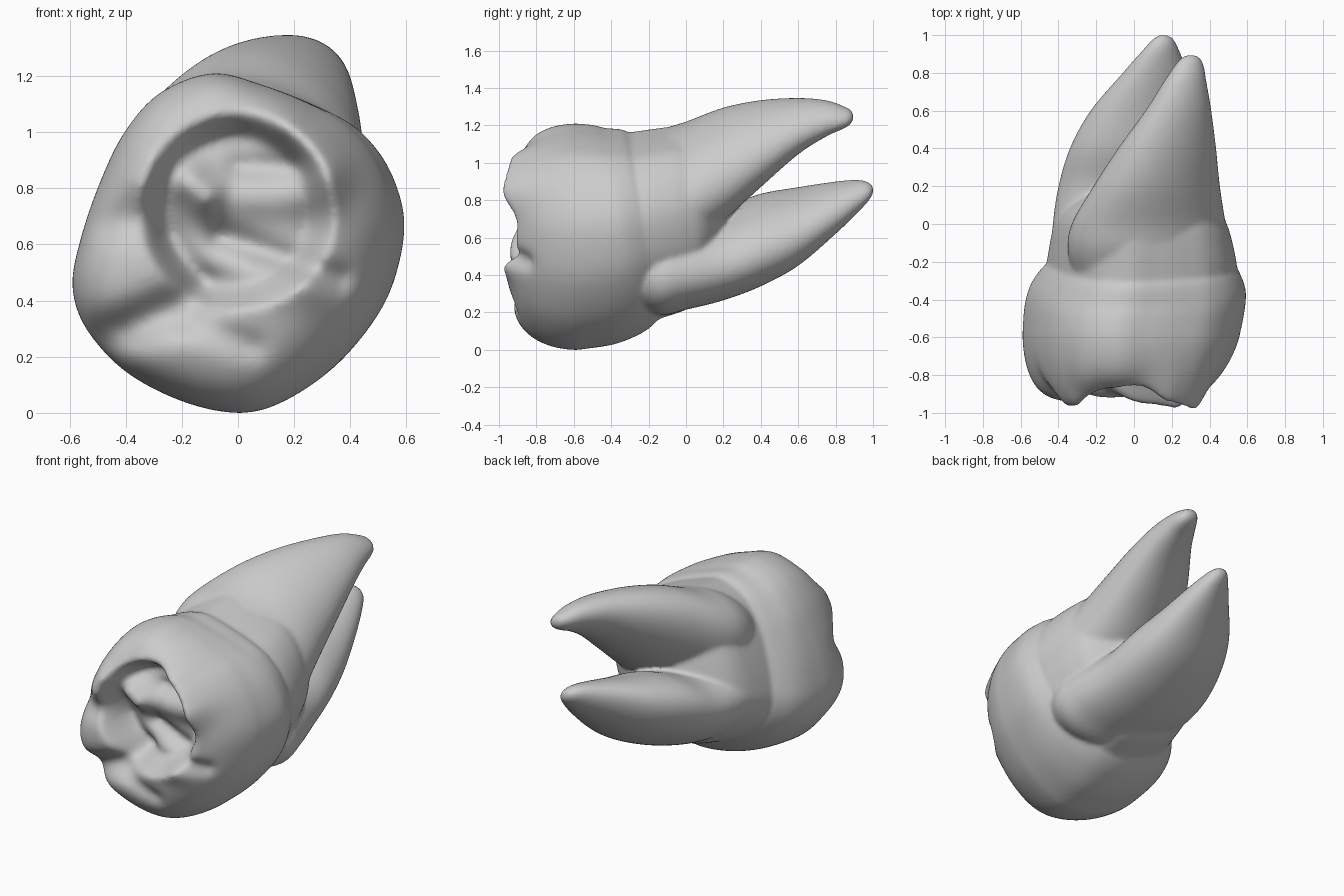
import bpy, bmesh, math
from mathutils import Vector

if "Cube" in bpy.data.objects:
    bpy.data.objects.remove(bpy.data.objects["Cube"])

N = 160  # points around every ring


def spline(pts, n, closed=False):
    """Catmull-Rom resampling of a list of tuples."""
    p = [Vector(q) for q in pts]
    m = len(p)
    segs = m if closed else m - 1
    get = (lambda i: p[i % m]) if closed else (lambda i: p[max(0, min(m - 1, i))])
    out = []
    for k in range(n):
        s = k * segs / (n if closed else n - 1)
        i = min(int(s), segs - 1)
        t = s - i
        a, b, c, d = get(i - 1), get(i), get(i + 1), get(i + 2)
        out.append(0.5 * (2 * b + (c - a) * t + (2 * a - 5 * b + 4 * c - d) * t * t
                          + (3 * b - a - 3 * c + d) * t ** 3))
    return out


def loft(bm, rings):
    """Closed skin over rings of equal length."""
    vs = [[bm.verts.new(p) for p in r] for r in rings]
    for a, b in zip(vs, vs[1:]):
        for i in range(len(a)):
            j = (i + 1) % len(a)
            bm.faces.new((a[i], a[j], b[j], b[i]))
    bm.faces.new(vs[0])
    bm.faces.new(vs[-1])


def section(shape, y, x0, x1, z0, z1):
    """Unit shape fitted into a box at depth y."""
    return [Vector(((x0 + x1) / 2 + u * (x1 - x0) / 2, y,
                    (z0 + z1) / 2 + v * (z1 - z0) / 2)) for u, v in shape]


def sstep(a, b, x):
    t = max(0, min(1, (x - a) / (b - a)))
    return t * t * (3 - 2 * t)


# Crown outline seen from the front, normalised to a unit box
outline = spline([(-.08, 1.21), (-.27, 1.14), (-.40, 1.0), (-.49, .82), (-.56, .62),
                  (-.59, .45), (-.54, .30), (-.40, .15), (-.2, .045), (0, 0), (.16, .03),
                  (.35, .15), (.5, .33), (.57, .5), (.59, .69), (.53, .88), (.42, 1.02),
                  (.28, 1.1), (.1, 1.17)], N, True)
crown_shape = [(x / .59, (z - .605) / .605) for x, z in outline]
# Slanted ellipse for the roots: highest point left of centre
angles = [2 * math.pi * k / N for k in range(N)]
root_shape = [(math.cos(a), math.sin(a - .33)) for a in angles]

# Cusps (negative) and grooves (positive): segment x0 z0 x1 z1, width, depth
features = [
    (.20, 1.02, .31, .88, .11, -.11), (-.35, .84, -.32, .90, .08, -.05),
    (-.17, .82, -.12, .78, .08, -.12), (.05, .77, .28, .77, .08, -.05),
    (.05, .50, .22, .48, .10, -.05), (-.52, .24, -.12, .42, .08, .10),
    (.36, .48, -.06, .63, .05, .055), (-.17, .32, .05, .24, .05, .03),
    (.0, .88, .2, .88, .04, .03), (-.15, .45, -.25, .62, .06, .04),
    (-.50, .68, -.36, .68, .07, .04), (-.15, 1.08, -.05, 1.09, .12, .03)]


def bite(x, z):
    """Depth offset of the chewing surface."""
    r = math.hypot(x, (z - .72) * .98)
    d = .19 * (1 - sstep(.24, .36, r))
    for x0, z0, x1, z1, w, amp in features:
        dx, dz = x1 - x0, z1 - z0
        t = max(0, min(1, ((x - x0) * dx + (z - z0) * dz) / (dx * dx + dz * dz)))
        q = math.hypot(x - x0 - t * dx, z - z0 - t * dz)
        d += amp * math.exp(-(q / w) ** 2)
    return d


bm = bmesh.new()

# Crown: chewing surface from the middle outwards, then the side wall to the neck
side = spline([(-.58, -.59, .56, 0, 1.21), (-.45, -.58, .585, .025, 1.2),
               (-.35, -.55, .59, .075, 1.185), (-.27, -.50, .565, .125, 1.18),
               (-.23, -.46, .54, .165, 1.16), (-.21, -.40, .47, .24, 1.08)], 22)
edge = section(crown_shape, *side[0])
mid = Vector((0, -.58, .62))
rings = []
for k in range(1, 61):
    t = math.sin(k / 61 * math.pi / 2)
    ring = []
    for e in edge:
        p = mid.lerp(e, t)
        u = (e.x - mid.x) / (e - mid).length
        right, left = max(0, u), max(0, -u)
        # square shoulder on the left, long bevel on the right
        f = (1 - t ** (5 - 2 * right + 2 * left)) ** (.5 + .3 * right)
        p.y = -.58 - (.365 + .055 * right * t) * f + bite(p.x, p.z) * min(1, f * 1.2)
        ring.append(p)
    rings.append(ring)
for s in side:
    ring = section(crown_shape, *s)
    for p in ring:  # the neck line slants
        p.y += .16 * (.65 - p.z) * sstep(-.58, -.3, s[0])
    rings.append(ring)
loft(bm, rings)

# Trunk below the neck, blending into the roots
trunk = spline([(-.4, -.46, .52, .12, 1.15), (-.25, -.465, .545, .135, 1.17),
                (-.1, -.445, .52, .18, 1.19), (0, -.42, .49, .215, 1.19),
                (.08, -.375, .45, .27, 1.13), (.15, -.28, .37, .40, 1.0),
                (.21, -.15, .26, .55, .85)], 30)
loft(bm, [section(crown_shape, *s) for s in trunk])

# Two tapering roots: depth, x range, z range
upper = [(-.33, -.30, .42, .48, 1.06), (-.15, -.35, .50, .48, 1.17), (0, -.33, .485, .54, 1.22),
         (.2, -.215, .455, .69, 1.295), (.4, -.085, .435, .87, 1.335), (.6, .06, .41, 1.045, 1.347),
         (.75, .155, .385, 1.14, 1.335), (.84, .215, .37, 1.18, 1.305),
         (.88, .25, .35, 1.205, 1.285), (.897, .28, .32, 1.235, 1.26)]
lower = [(-.33, -.36, .40, .25, .78), (-.15, -.43, .48, .185, .79), (0, -.43, .465, .215, .77),
         (.2, -.40, .42, .265, .77), (.4, -.34, .39, .34, .835), (.6, -.23, .345, .45, .87),
         (.8, -.06, .285, .62, .90), (.92, .045, .24, .735, .91),
         (.98, .10, .21, .80, .895), (1.003, .135, .175, .84, .87)]
for root in (upper, lower):
    loft(bm, [section(root_shape, *s) for s in spline(root, 60)])

bmesh.ops.recalc_face_normals(bm, faces=bm.faces)
mesh = bpy.data.meshes.new("molar_tooth")
bm.to_mesh(mesh)
bm.free()
tooth = bpy.data.objects.new("molar_tooth", mesh)
bpy.context.collection.objects.link(tooth)

# Fuse the parts into one skin and soften the joins
fuse = tooth.modifiers.new("fuse", 'REMESH')
fuse.mode = 'VOXEL'
fuse.voxel_size = .012
fuse.use_smooth_shade = True
soft = tooth.modifiers.new("soften", 'SMOOTH')
soft.factor = .5
soft.iterations = 14
